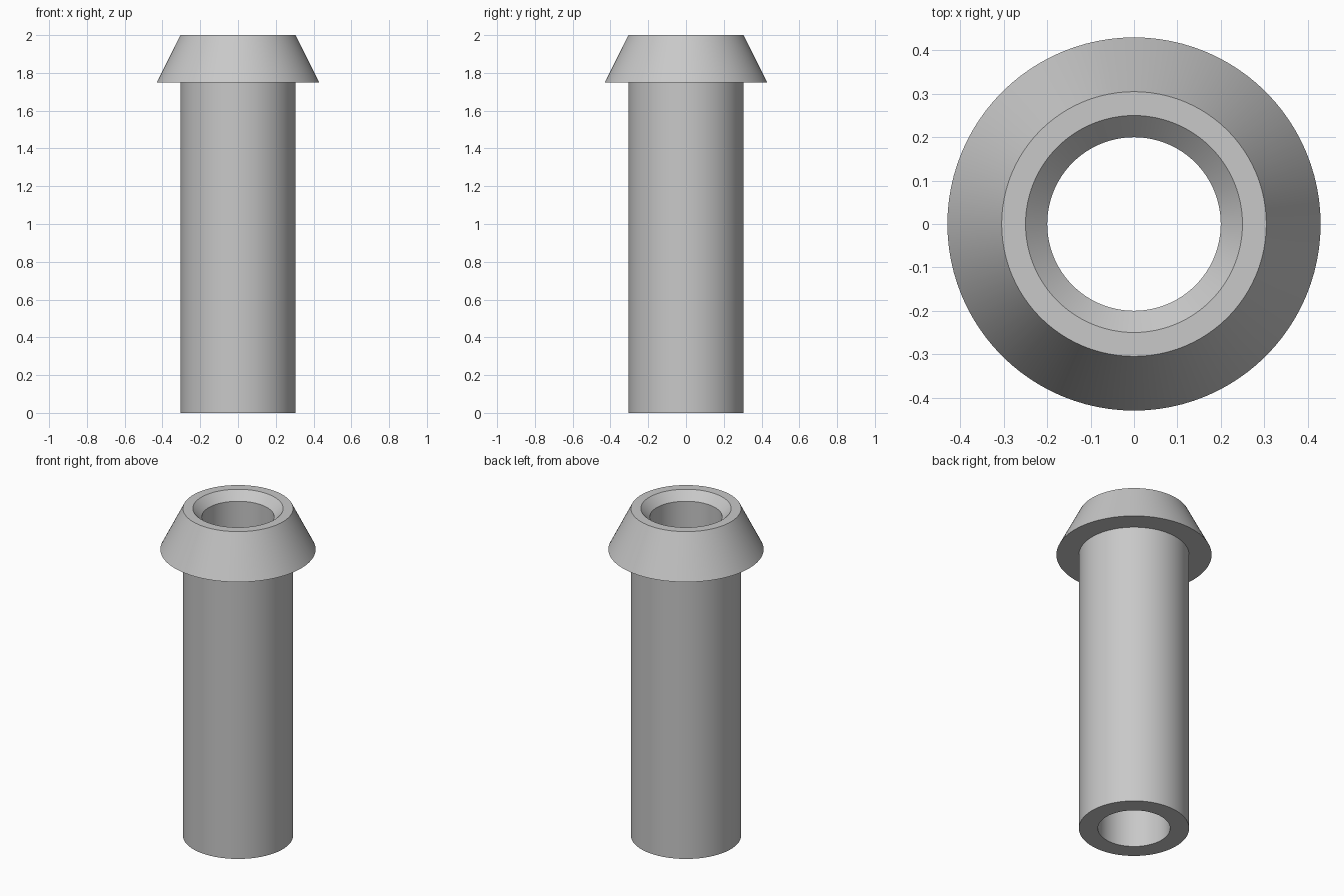
import bpy
import bmesh
import math

SEGMENTS = 96

cube = bpy.data.objects.get("Cube")
if cube:
    bpy.data.objects.remove(cube, do_unlink=True)

# One plain grey material
grey = bpy.data.materials.new("plain_grey")
grey.use_nodes = True
colour = (0.58, 0.58, 0.58, 1.0)
grey.diffuse_color = colour
grey.node_tree.nodes["Principled BSDF"].inputs["Base Color"].default_value = colour


def lathe(name, profile, material):
    """Revolve a closed (radius, height) outline around the z axis."""
    bm = bmesh.new()
    verts = [bm.verts.new((r, 0, z)) for r, z in profile]
    edges = [bm.edges.new((a, b)) for a, b in zip(verts, verts[1:] + verts[:1])]
    bmesh.ops.spin(bm, geom=verts + edges, cent=(0, 0, 0), axis=(0, 0, 1),
                   angle=math.tau, steps=SEGMENTS, use_duplicate=False)
    bmesh.ops.remove_doubles(bm, verts=bm.verts[:], dist=0.0001)
    bmesh.ops.recalc_face_normals(bm, faces=bm.faces[:])
    mesh = bpy.data.meshes.new(name)
    bm.to_mesh(mesh)
    bm.free()
    mesh.materials.append(material)
    obj = bpy.data.objects.new(name, mesh)
    bpy.context.collection.objects.link(obj)
    bpy.ops.object.select_all(action="DESELECT")
    obj.select_set(True)
    bpy.context.view_layer.objects.active = obj
    bpy.ops.object.shade_smooth_by_angle(angle=math.radians(30))
    return obj


# Hollow shaft, flared conical head and chamfered bore in one outline
bore, shaft, flare = 0.2, 0.305, 0.43
height, head_base, chamfer = 2.0, 1.75, 0.05
lathe("flanged_sleeve", [
    (bore, 0),
    (shaft, 0),
    (shaft, head_base),
    (flare, head_base),
    (shaft, height),
    (bore + chamfer, height),
    (bore, height - chamfer),
], grey)
